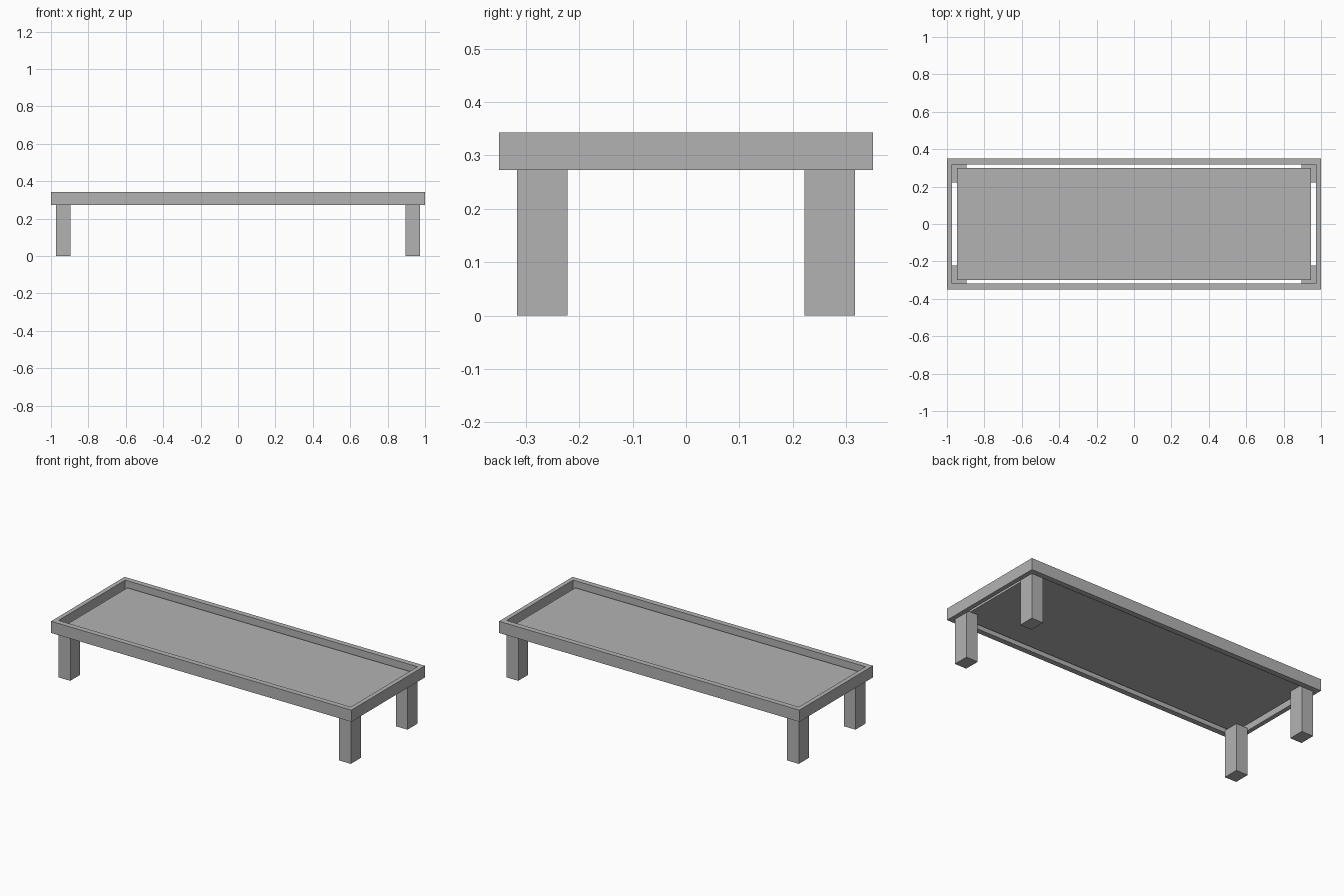
import bpy
import bmesh

cube = bpy.data.objects.get("Cube")
if cube:
    bpy.data.objects.remove(cube, do_unlink=True)

GREY = (0.45, 0.45, 0.45, 1.0)
mat = bpy.data.materials.new("plain grey")
mat.use_nodes = True
mat.diffuse_color = GREY
mat.node_tree.nodes["Principled BSDF"].inputs["Base Color"].default_value = GREY

FRAME_BOTTOM, FRAME_TOP = 0.273, 0.343
PANEL_BOTTOM, PANEL_TOP = 0.286, 0.311
OUTER_X, OUTER_Y = 1.0, 0.35
INNER_X, INNER_Y = 0.973, 0.317


def finish(name, bm):
    mesh = bpy.data.meshes.new(name)
    bm.to_mesh(mesh)
    bm.free()
    mesh.materials.append(mat)
    obj = bpy.data.objects.new(name, mesh)
    bpy.context.collection.objects.link(obj)
    return obj


def box(name, low, high):
    bm = bmesh.new()
    bmesh.ops.create_cube(bm, size=1)
    for v in bm.verts:
        v.co = [high[i] if v.co[i] > 0 else low[i] for i in range(3)]
    return finish(name, bm)


# Mitred rim, open at top and bottom
bm = bmesh.new()
corners = [(-1, -1), (1, -1), (1, 1), (-1, 1)]


def loop(x, y, z):
    return [bm.verts.new((sx * x, sy * y, z)) for sx, sy in corners]


rings = [loop(OUTER_X, OUTER_Y, FRAME_BOTTOM), loop(OUTER_X, OUTER_Y, FRAME_TOP),
         loop(INNER_X, INNER_Y, FRAME_TOP), loop(INNER_X, INNER_Y, FRAME_BOTTOM)]
for r in range(4):
    a, b = rings[r], rings[(r + 1) % 4]
    for i in range(4):
        j = (i + 1) % 4
        bm.faces.new((a[i], a[j], b[j], b[i]))
bmesh.ops.recalc_face_normals(bm, faces=bm.faces)
finish("table_rim", bm)

# Recessed top panel with a narrow gap to the rim
box("top_panel", (-0.946, -0.299, PANEL_BOTTOM), (0.946, 0.299, PANEL_TOP))

# Four corner legs
for sx, side in ((-1, "right"), (1, "left")):
    for sy, end in ((-1, "front"), (1, "back")):
        xs = sorted((sx * 0.895, sx * INNER_X))
        ys = sorted((sy * 0.222, sy * INNER_Y))
        box(f"{end}_{side}_leg", (xs[0], ys[0], 0), (xs[1], ys[1], PANEL_BOTTOM))
